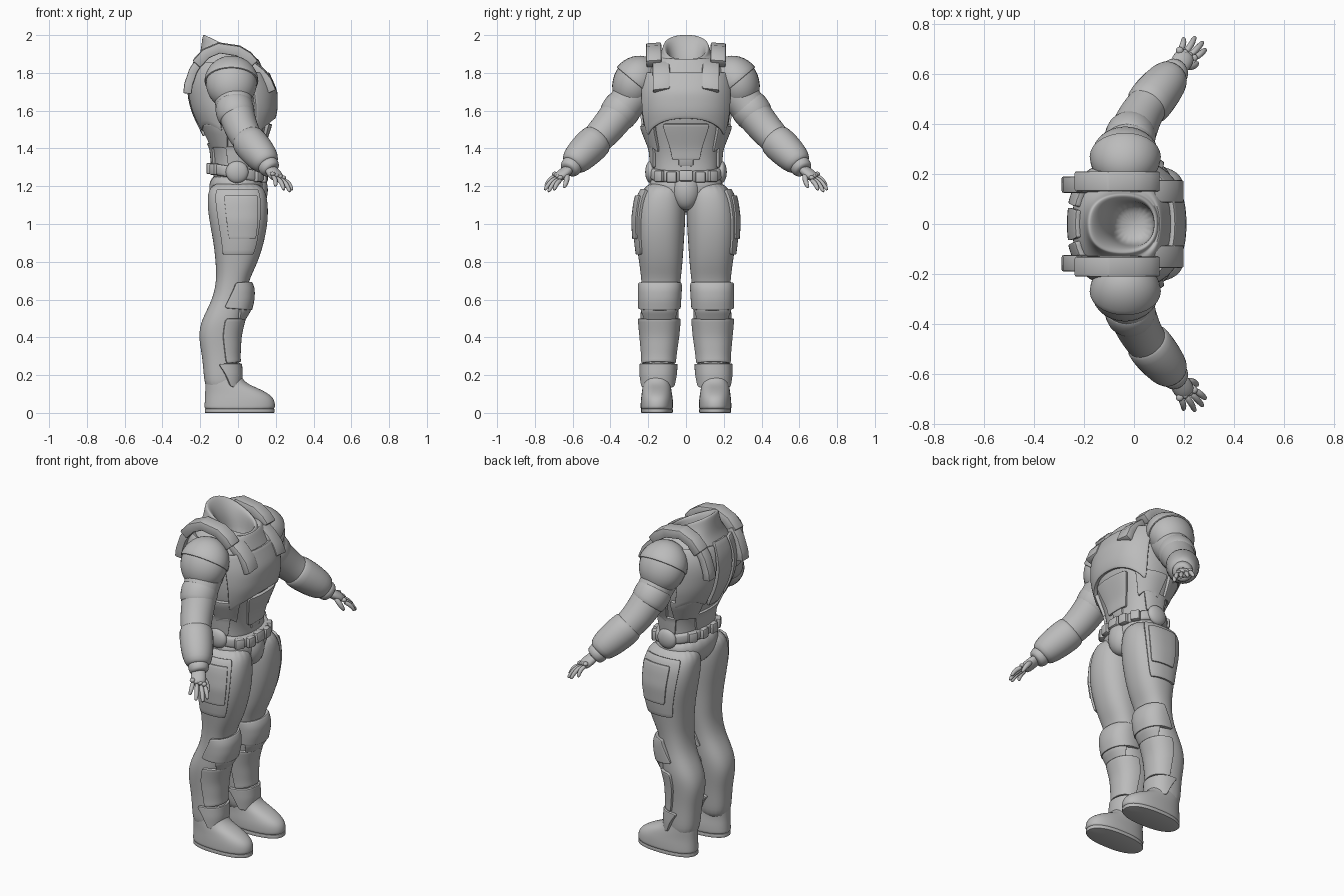
import bpy, bmesh, math
from mathutils import Vector, Matrix, Euler

if "Cube" in bpy.data.objects:
    bpy.data.objects.remove(bpy.data.objects["Cube"])

grey = bpy.data.materials.new("armour_grey")
grey.use_nodes = True
grey.diffuse_color = (.5, .5, .5, 1)
grey.node_tree.nodes["Principled BSDF"].inputs["Base Color"].default_value = grey.diffuse_color
parts = []


def finish(name, bm, mirror=False, smooth=0, thick=0, bevel=0):
    """Turn a bmesh into an object with the shared modifier stack."""
    bmesh.ops.recalc_face_normals(bm, faces=bm.faces)
    mesh = bpy.data.meshes.new(name)
    bm.to_mesh(mesh)
    bm.free()
    mesh.materials.append(grey)
    ob = bpy.data.objects.new(name, mesh)
    bpy.context.collection.objects.link(ob)
    if smooth:
        mod = ob.modifiers.new("smooth", 'SUBSURF')
        mod.levels = mod.render_levels = smooth
    if thick:
        mod = ob.modifiers.new("thickness", 'SOLIDIFY')
        mod.thickness, mod.offset = thick, 0
    if bevel:
        mod = ob.modifiers.new("bevel", 'BEVEL')
        mod.width, mod.segments = bevel, 2
    if mirror:
        mod = ob.modifiers.new("mirror", 'MIRROR')
        mod.use_axis = (False, True, False)
    parts.append(ob)


def skin(bm, rows, closed=True):
    """Bridge rows of points with quads, capping closed sections."""
    rows = [[bm.verts.new(p) for p in row] for row in rows]
    n = len(rows[0])
    for a, b in zip(rows, rows[1:]):
        for i in range(n if closed else n - 1):
            j = (i + 1) % n
            bm.faces.new((a[i], a[j], b[j], b[i]))
    if closed:
        bm.faces.new(rows[0])
        bm.faces.new(rows[-1])


def on_ring(ring, degrees, grow=0.0):
    """Point on a rounded-box section (z, x0, x1, y0, y1[, tilt]); zero degrees faces front."""
    z, x0, x1, y0, y1 = ring[:5]
    tilt = ring[5] if len(ring) > 5 else 0
    a = math.radians(degrees)
    c, s = math.cos(a), math.sin(a)
    x = (x0 + x1) / 2 + ((x1 - x0) / 2 + grow) * math.copysign(abs(c) ** .85, c)
    y = (y0 + y1) / 2 + ((y1 - y0) / 2 + grow) * math.copysign(abs(s) ** .85, s)
    return Vector((x, y, z - tilt * x))


def loft(name, rings, mirror=False, smooth=2, sides=20, bevel=0):
    bm = bmesh.new()
    skin(bm, [[on_ring(r, 360 * i / sides) for i in range(sides)] for r in rings])
    finish(name, bm, mirror, smooth, bevel=bevel)


def section(body, z):
    """Interpolated ring of a body at a height."""
    for a, b in zip(body, body[1:]):
        if min(a[0], b[0]) <= z <= max(a[0], b[0]):
            t = (z - a[0]) / (b[0] - a[0])
            return [p + (q - p) * t for p, q in zip(a[:5], b[:5])]


def plate(name, body, top, bottom, start, end, grow=.01, taper=1.0, dip=0.0, mirror=False, thick=.022):
    """Armour panel hugging a body; dip lowers the lower corners, taper narrows the foot."""
    bm, rows, cols = bmesh.new(), 7, 14
    mid, half = (start + end) / 2, (end - start) / 2
    grid = []
    for i in range(rows + 1):
        u = i / rows
        row = []
        for j in range(cols + 1):
            v = 2 * j / cols - 1
            z = top + (bottom - top) * u - dip * u * v * v
            row.append(on_ring(section(body, z), mid + half * v * (1 + (taper - 1) * u), grow))
        grid.append(row)
    skin(bm, grid, closed=False)
    finish(name, bm, mirror, 1, thick, .006)


def tube(name, path, sides=14, smooth=1, squash=1.0, bevel=0):
    """Sweep circles along (x, y, z, radius) points, mirrored to both sides."""
    bm, rows = bmesh.new(), []
    pts = [Vector(p[:3]) for p in path]
    for i, p in enumerate(pts):
        d = (pts[min(i + 1, len(pts) - 1)] - pts[max(i - 1, 0)]).normalized()
        u = d.cross(Vector((0, 0, 1))).normalized()
        v = u.cross(d) * squash
        turn = [math.tau * k / sides for k in range(sides)]
        rows.append([p + path[i][3] * (u * math.cos(t) + v * math.sin(t)) for t in turn])
    skin(bm, rows)
    finish(name, bm, True, smooth, bevel=bevel)


def placed(loc, size, rot):
    turn = Euler([math.radians(r) for r in rot]).to_matrix().to_4x4()
    return Matrix.Translation(loc) @ turn @ Matrix.Diagonal((*size, 1))


def box(name, loc, size, rot=(0, 0, 0), mirror=True):
    bm = bmesh.new()
    bmesh.ops.create_cube(bm, size=1, matrix=placed(loc, size, rot))
    finish(name, bm, mirror, bevel=.01)


def dome(name, loc, size, rot=(0, 0, 0), keep=None, mirror=True, thick=0):
    """Ellipsoid, optionally trimmed by a rule on the unit sphere."""
    bm = bmesh.new()
    bmesh.ops.create_uvsphere(bm, u_segments=28, v_segments=18, radius=1)
    if keep:
        bmesh.ops.delete(bm, geom=[v for v in bm.verts if not keep(v.co)], context='VERTS')
    bm.transform(placed(loc, size, rot))
    finish(name, bm, mirror, thick=thick, bevel=.005 if thick else 0)


def ribbon(name, path, inner, outer, thick, lean=0.0):
    """Flat strap following (x, z) points between two y limits, leaning down outward."""
    bm = bmesh.new()
    skin(bm, [[(x, inner, z), (x, outer, z - lean)] for x, z in path], closed=False)
    finish(name, bm, True, 0, thick, .007)


# Torso, ending in the open tilted collar and its funnel
torso = [(z, back, front, -w, w) for z, back, front, w in (
    (1.2, -.14, .13, .18), (1.3, -.13, .11, .175), (1.4, -.14, .125, .185), (1.5, -.185, .16, .225),
    (1.6, -.235, .19, .24), (1.7, -.255, .19, .24), (1.78, -.25, .155, .235), (1.84, -.23, .125, .21),
    (1.885, -.205, .105, .165))]
collar = [(z, back, front, -w, w, tilt) for z, back, front, w, tilt in (
    (1.89, -.195, .1, .132, .3), (1.91, -.19, .097, .125, .45), (1.918, -.18, .09, .118, .5),
    (1.908, -.145, .082, .1, .45), (1.86, -.095, .08, .088, .2), (1.74, -.085, .078, .083, 0))]
loft("torso", torso + collar)

# Chest, abdomen, rib and back plates
plate("chest_plate", torso, 1.8, 1.56, -66, 66, .01, .92, .1)
plate("rib_plate", torso, 1.52, 1.41, 42, 95, .004, .8, .03, True)
plate("abdomen_plate", torso, 1.53, 1.34, -28, 28, .002, .7)
plate("waist_plate", torso, 1.41, 1.3, 60, 110, .003, .8, 0, True)
plate("shoulder_blade_plate", torso, 1.85, 1.53, 106, 165, .007, .9, .04, True)
plate("spine_plate", torso, 1.86, 1.47, 167, 193, .005, .75)
plate("lower_rib_plate", torso, 1.53, 1.41, 100, 160, .002, .8, .01, True)
plate("lumbar_plate", torso, 1.43, 1.31, 150, 210, .001, .8)

# Harness straps over the shoulders
ribbon("shoulder_strap", [(-.22, 1.85), (-.17, 1.905), (-.1, 1.935), (0, 1.92), (.05, 1.89), (.085, 1.85)],
       .13, .21, .055, .005)
ribbon("front_clip", [(.07, 1.85), (.12, 1.81), (.155, 1.77), (.18, 1.71)], .085, .175, .045, .01)
ribbon("rear_clip", [(-.2, 1.87), (-.238, 1.81), (-.262, 1.74), (-.268, 1.69)], .125, .19, .045)

# Pelvis, belt and pouches
pelvis = [(z, back, front, -w, w) for z, back, front, w in (
    (1.06, -.07, .08, .06), (1.12, -.14, .125, .13), (1.18, -.16, .145, .205), (1.28, -.145, .13, .195))]
loft("pelvis", pelvis)
dome("codpiece", (.09, 0, 1.18), (.068, .078, .105), mirror=False)
loft("belt", [(z, -.15 - g, .14 + g, -.193 - g, .193 + g, .16)
              for z, g in ((1.24, -.02), (1.24, 0), (1.25, .006), (1.29, .006), (1.3, 0), (1.3, -.02))], smooth=1)
dome("side_pouch", (-.005, .188, 1.275), (.06, .028, .058))
box("belt_buckle", (.14, 0, 1.255), (.035, .075, .06), (0, -8, 0), False)
box("buckle_plate", (.11, 0, 1.345), (.03, .08, .08), (0, 8, 0), False)
for x, y, turn in ((.134, .075, 8), (.106, .14, 35), (-.125, .12, -30), (-.148, .045, 0)):
    box("belt_pouch", (x, y, 1.27 - .16 * x), (.04, .055, .06), (0, 0, turn))

# Legs
leg = [(1.23, -.145, .125, .03, .2), (1.14, -.168, .16, 0, .258), (1.02, -.155, .162, .002, .273),
       (.9, -.13, .14, .01, .265), (.78, -.118, .1, .018, .247), (.7, -.115, .055, .028, .236),
       (.6, -.135, .045, .038, .235), (.5, -.192, .03, .038, .245), (.41, -.213, .008, .045, .237),
       (.3, -.19, .002, .06, .228), (.2, -.183, .008, .065, .23), (.1, -.17, 0, .075, .225)]
loft("leg", leg, True)
plate("thigh_side_plate", leg, 1.18, .84, 45, 132, -.003, .85, 0, True, .026)
plate("thigh_pocket", leg, 1.15, .92, 55, 110, .01, .9, 0, True, .016)
dome("knee_joint", (-.02, .2, .77), (.055, .04, .06))

# Knee pads, shin and ankle guards
pad = [(.7, -.11, .055, .035, .24), (.66, -.11, .076, .035, .242), (.6, -.115, .075, .038, .242),
       (.54, -.12, .06, .042, .24), (.49, -.12, .03, .05, .23)]
plate("knee_pad", pad, .69, .545, -85, 85, 0, 1.35, -.01, True, .028)
plate("knee_lower_lip", pad, .56, .5, -70, 70, -.004, .8, 0, True)
plate("shin_guard", leg, .5, .27, -85, 85, .001, .9, .01, True)
plate("ankle_guard", leg, .26, .13, -95, 95, .007, .7, -.01, True)
dome("ankle_front_lip", (.0, .15, .22), (.02, .06, .05))

# Boots
loft("boot", [(.012, -.178, .192, .07, .24), (.03, -.18, .2, .067, .242), (.07, -.178, .196, .068, .24),
              (.1, -.176, .168, .073, .236), (.13, -.175, .11, .078, .232), (.155, -.174, .045, .08, .228),
              (.2, -.17, .012, .082, .224), (.23, -.165, .01, .085, .22)], True)
loft("boot_sole", [(z, -.176, .194, .07, .238) for z in (0, .022)], True, 0, 48, .004)

# Arms and shoulder armour
tube("arm", [(-.04, .18, 1.74, .1), (-.03, .26, 1.71, .11), (-.02, .33, 1.62, .1), (.005, .39, 1.54, .095),
             (.035, .455, 1.465, .088), (.1, .535, 1.385, .075), (.165, .61, 1.3, .05)], smooth=2)
dome("shoulder_pad", (-.035, .272, 1.748), (.135, .115, .145), (20, 0, 0))
dome("shoulder_shell", (-.035, .274, 1.752), (.138, .117, .145), (40, 0, 0), lambda p: p.z > -.05, thick=.01)
tube("upper_arm_band", [(-.024, .31, 1.65, .1), (-.02, .335, 1.615, .107), (-.01, .365, 1.575, .104),
                        (0, .385, 1.545, .095)], bevel=.004)

# Forearm gauntlet and cuff
tube("gauntlet", [(.045, .462, 1.455, .08), (.05, .47, 1.447, .096), (.09, .522, 1.398, .096),
                  (.135, .575, 1.345, .086), (.155, .6, 1.318, .07), (.16, .606, 1.31, .05)], bevel=.004)
tube("gauntlet_flap", [(.03, .435, 1.5, .03), (.04, .453, 1.487, .062), (.088, .54, 1.42, .074),
                       (.1, .562, 1.4, .045)], sides=10, bevel=.004)
tube("wrist_cuff", [(.15, .592, 1.322, .05), (.158, .602, 1.31, .062), (.175, .622, 1.288, .054),
                    (.18, .626, 1.282, .04)])

# Hands
tube("palm", [(.165, .61, 1.3, .035), (.185, .64, 1.275, .044), (.205, .672, 1.25, .043),
              (.215, .685, 1.24, .03)], squash=.65)
tips = ((.2, .745, 1.2), (.245, .75, 1.18), (.277, .73, 1.17), (.288, .7, 1.18))
for i, tip in enumerate(tips):
    base = Vector((.183, .69, 1.255)).lerp(Vector((.24, .66, 1.235)), i / 3)
    knuckle = base.lerp(Vector(tip), .5) + Vector((.008, .006, .008))
    tube("finger", [(*base, .014), (*knuckle, .014), (*base.lerp(Vector(tip), .9), .011), (*tip, .007)], sides=8)
    dome("knuckle_guard", base + Vector((0, .005, .01)), (.015, .015, .012))
tube("thumb", [(.2, .63, 1.27, .016), (.235, .63, 1.235, .017), (.25, .64, 1.205, .013), (.255, .648, 1.19, .007)], sides=8)

# Bake modifiers and shade smooth with sharp panel edges
bpy.ops.object.select_all(action='DESELECT')
for ob in parts:
    ob.select_set(True)
bpy.context.view_layer.objects.active = parts[0]
bpy.ops.object.convert(target='MESH')
bpy.ops.object.shade_smooth_by_angle(angle=math.radians(40))
